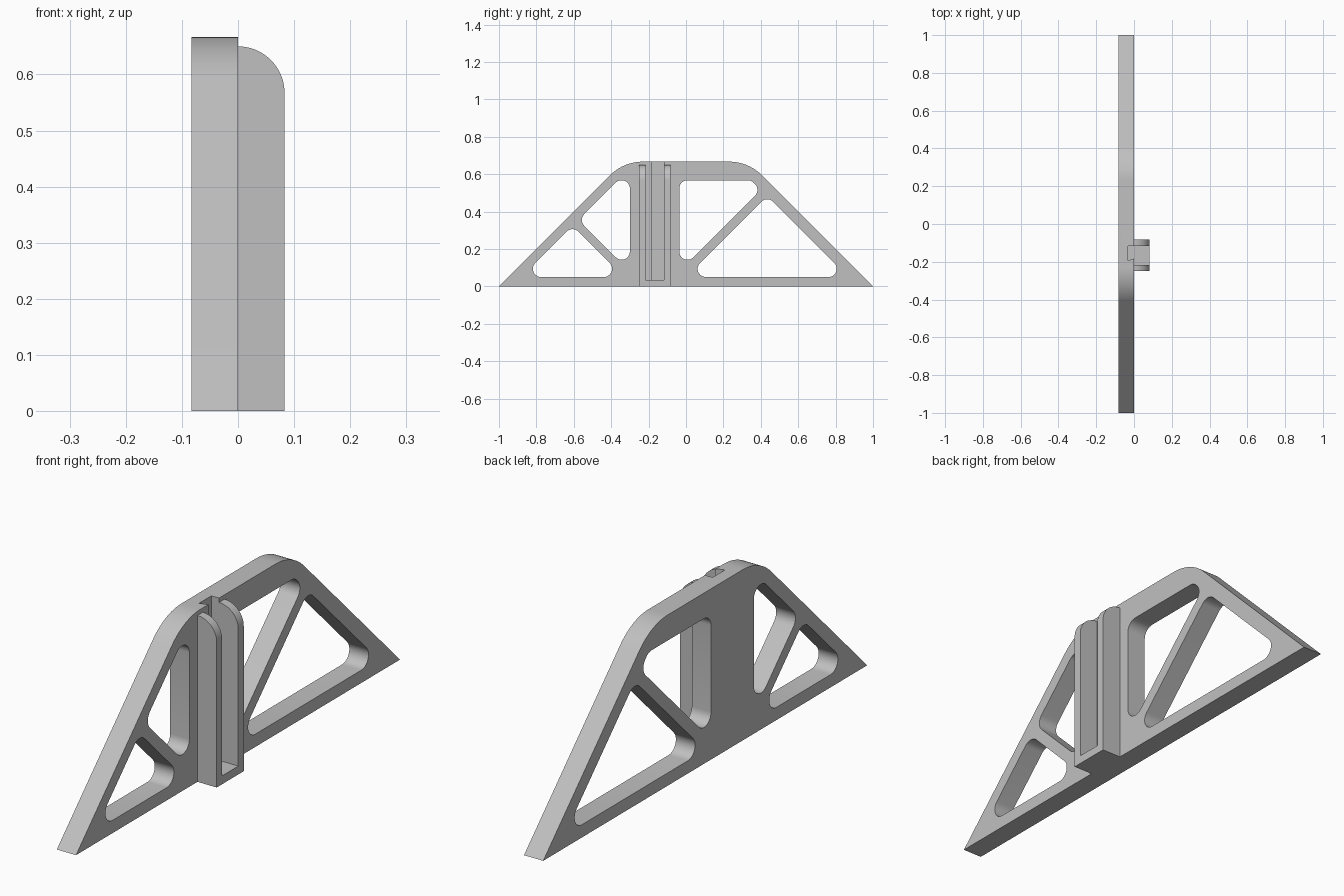
import bpy, bmesh, math
from mathutils import Vector

if "Cube" in bpy.data.objects:
    bpy.data.objects.remove(bpy.data.objects["Cube"], do_unlink=True)

grey = bpy.data.materials.new("light_grey")
grey.use_nodes = True
colour = (0.53, 0.53, 0.53, 1)
grey.diffuse_color = colour
grey.node_tree.nodes["Principled BSDF"].inputs["Base Color"].default_value = colour

THICK = 0.083    # plate thickness, and how far the bracket stands out
HEIGHT = 0.667
FILLET = 0.044


def rounded(corners, steps=10):
    """Fillet a 2D polygon given as (a, b, radius)."""
    out = []
    for i, (a, b, r) in enumerate(corners):
        p = Vector((a, b))
        if not r:
            out.append(p)
            continue
        u = (Vector(corners[i - 1][:2]) - p).normalized()
        v = (Vector(corners[(i + 1) % len(corners)][:2]) - p).normalized()
        half = u.angle(v) / 2
        centre = p + (u + v).normalized() * r / math.sin(half)
        start = p + u * r / math.tan(half) - centre
        end = p + v * r / math.tan(half) - centre
        sweep = math.pi - 2 * half
        for k in range(steps + 1):
            t = k / steps
            w = (start * math.sin((1 - t) * sweep) + end * math.sin(t * sweep)) / math.sin(sweep)
            out.append(centre + w)
    return out


def prism(name, points, depth):
    """Extrude a planar polygon along a vector."""
    bm = bmesh.new()
    face = bm.faces.new([bm.verts.new(p) for p in points])
    new = bmesh.ops.extrude_face_region(bm, geom=[face])["geom"]
    bmesh.ops.translate(bm, vec=depth, verts=[g for g in new if isinstance(g, bmesh.types.BMVert)])
    bmesh.ops.recalc_face_normals(bm, faces=bm.faces)
    mesh = bpy.data.meshes.new(name)
    bm.to_mesh(mesh)
    bm.free()
    mesh.materials.append(grey)
    obj = bpy.data.objects.new(name, mesh)
    bpy.context.collection.objects.link(obj)
    return obj


def combine(target, tool, operation):
    """Apply a boolean and discard the tool."""
    mod = target.modifiers.new(operation, 'BOOLEAN')
    mod.operation, mod.object, mod.solver = operation, tool, 'EXACT'
    bpy.context.view_layer.update()
    graph = bpy.context.evaluated_depsgraph_get()
    mesh = bpy.data.meshes.new_from_object(target.evaluated_get(graph))
    target.modifiers.clear()
    target.data = mesh
    bpy.data.objects.remove(tool, do_unlink=True)


# Side plate with sloping ends and rounded shoulders
outline = rounded([(-1, 0, 0), (1, 0, 0), (HEIGHT / 2, HEIGHT, 0.25), (-HEIGHT / 2, HEIGHT, 0.25)], 16)
plate = prism("truss_plate", [(-THICK, y, z) for y, z in outline], (THICK, 0, 0))

# Lightening holes between the struts
holes = {
    "front_lower": [(-0.881, 0.05), (-0.333, 0.05), (-0.607, 0.324)],
    "front_upper": [(-0.3, 0.08), (-0.3, 0.567), (-0.363, 0.567), (-0.575, 0.355)],
    "rear_lower": [(0, 0.05), (0.868, 0.05), (0.434, 0.484)],
    "rear_upper": [(-0.036, 0.08), (0.4, 0.516), (0.349, 0.567), (-0.036, 0.567)],
}
for name, corners in holes.items():
    edge = rounded([(y, z, FILLET) for y, z in corners])
    cutter = prism(name + "_cutter", [(-0.2, y, z) for y, z in edge], (0.4, 0, 0))
    combine(plate, cutter, 'DIFFERENCE')

# Upright bracket with a quarter-round top, joined to the plate
profile = [(-0.02, 0), (THICK, 0)]
for k in range(17):
    a = math.pi / 2 * k / 16
    profile.append((THICK * math.cos(a), 0.567 + THICK * math.sin(a)))
profile.append((-0.02, 0.65))
bracket = prism("bracket", [(x, -0.25, z) for x, z in profile], (0, 0.167, 0))
combine(plate, bracket, 'UNION')

# Channel between the rails, with an undercut groove in the plate
channel = [(0.1, -0.117), (-0.033, -0.117), (-0.033, -0.194), (0, -0.183), (0, -0.217), (0.1, -0.217)]
cutter = prism("channel_cutter", [(x, y, 0.033) for x, y in channel], (0, 0, 0.7))
combine(plate, cutter, 'DIFFERENCE')

# Smooth the fillets, keep the other edges sharp
bpy.ops.object.select_all(action='DESELECT')
plate.select_set(True)
bpy.context.view_layer.objects.active = plate
bpy.ops.object.shade_smooth_by_angle(angle=math.radians(30))
